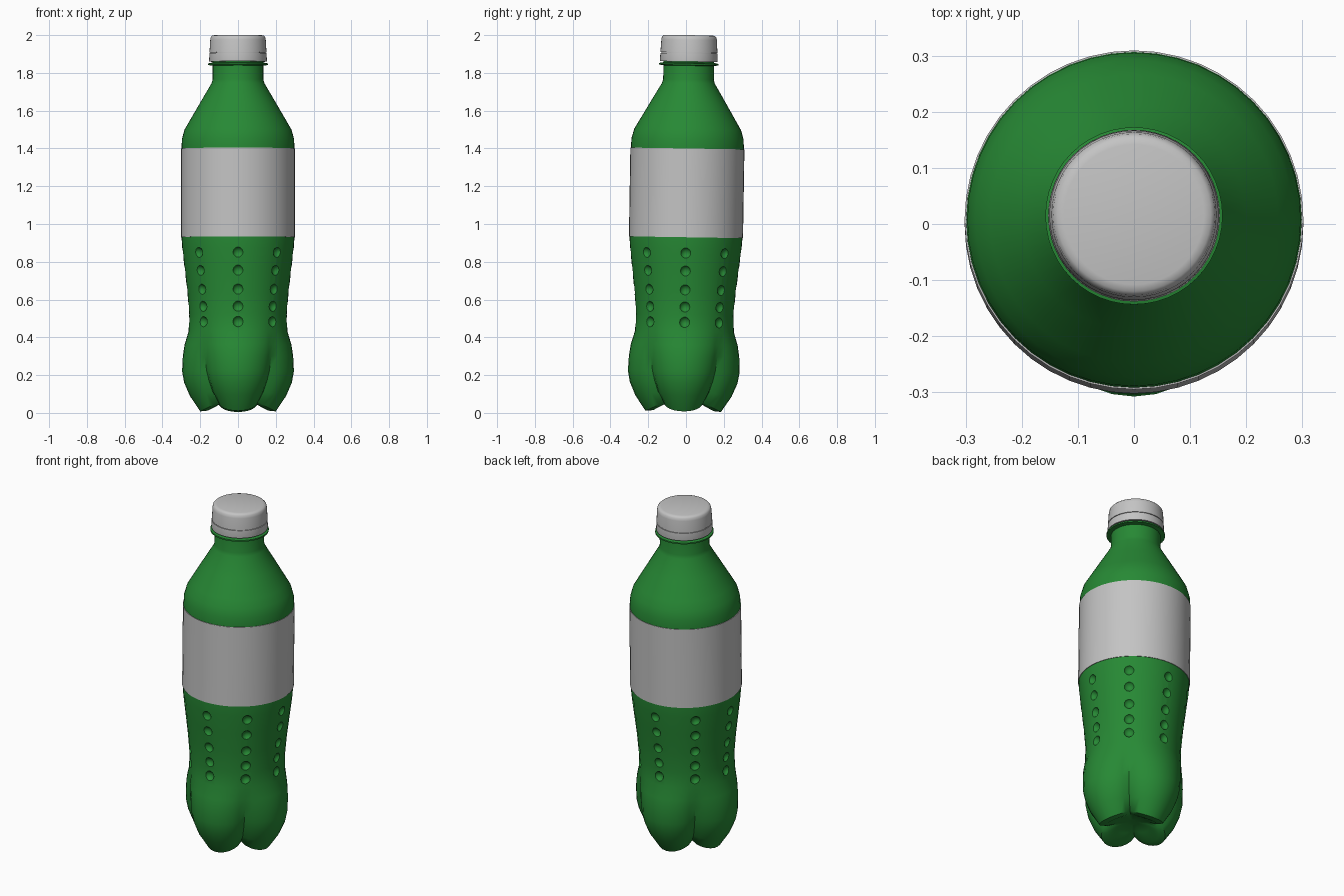
import bpy, bmesh, math
from mathutils import Matrix, Vector

cube = bpy.data.objects.get("Cube")
if cube:
    bpy.data.objects.remove(cube, do_unlink=True)


def material(name, rgb):
    m = bpy.data.materials.new(name)
    m.use_nodes = True
    m.diffuse_color = (*rgb, 1)
    m.node_tree.nodes["Principled BSDF"].inputs["Base Color"].default_value = (*rgb, 1)
    return m


GREEN = material("green plastic", (0.02, 0.25, 0.035))
GREY = material("light grey", (0.55, 0.55, 0.55))
SEGMENTS = 48
LEAN = Matrix.Translation((0, -0.015, 0)) @ Matrix.Rotation(-0.016, 4, "X")


def make_object(name, bm, mat):
    bmesh.ops.recalc_face_normals(bm, faces=bm.faces)
    mesh = bpy.data.meshes.new(name)
    bm.to_mesh(mesh)
    bm.free()
    mesh.materials.append(mat)
    obj = bpy.data.objects.new(name, mesh)
    bpy.context.collection.objects.link(obj)
    return obj


def lathe(name, profile, mat, valley=None, closed=False):
    """Spin (radius, height) points; valley is the profile between the feet."""
    valley = valley or profile
    bm = bmesh.new()
    rings = []
    for (r0, z0), (r1, z1) in zip(profile, valley):
        ring = []
        for i in range(SEGMENTS):
            a = math.tau * i / SEGMENTS
            w = abs(math.cos(2 * a)) ** 0.8
            r, z = r1 + (r0 - r1) * w, z1 + (z0 - z1) * w
            ring.append(bm.verts.new((r * math.cos(a), r * math.sin(a), z)))
        rings.append(ring)
    pairs = list(zip(rings, rings[1:]))
    if closed:
        pairs.append((rings[-1], rings[0]))
    for low, high in pairs:
        for i in range(SEGMENTS):
            j = (i + 1) % SEGMENTS
            bm.faces.new((low[i], low[j], high[j], high[i]))
    if not closed:
        bm.faces.new(rings[0])
        bm.faces.new(rings[-1])
    return make_object(name, bm, mat)


def finish(obj, angle):
    obj.matrix_world = LEAN
    bpy.ops.object.select_all(action="DESELECT")
    obj.select_set(True)
    bpy.context.view_layer.objects.active = obj
    bpy.ops.object.shade_smooth_by_angle(angle=math.radians(angle))


# Bottle body with four rounded feet and valleys between them
feet = [(0.03, 0.07), (0.1, 0.05), (0.16, 0.012), (0.2, 0.008), (0.255, 0.09),
        (0.285, 0.16), (0.296, 0.22), (0.292, 0.3), (0.283, 0.36), (0.262, 0.43)]
valleys = [(0.03, 0.07), (0.08, 0.066), (0.12, 0.058), (0.145, 0.06), (0.19, 0.11),
           (0.218, 0.17), (0.235, 0.22), (0.25, 0.3), (0.257, 0.36), (0.259, 0.43)]
upper = [(0.258, 0.52), (0.268, 0.64), (0.282, 0.76), (0.295, 0.87), (0.299, 0.93),
         (0.299, 1.4), (0.297, 1.45), (0.283, 1.5), (0.257, 1.545), (0.2, 1.643),
         (0.14, 1.745), (0.134, 1.765), (0.134, 1.9)]
body = lathe("bottle_body", feet + upper, GREEN, valleys + upper)

# Eight columns of round dents cut into the waist
bm = bmesh.new()
for column in range(8):
    turn = Matrix.Rotation(column * math.tau / 8, 4, "Z")
    for z, r in ((0.48, 0.258), (0.56, 0.261), (0.65, 0.269), (0.75, 0.281), (0.845, 0.292)):
        place = turn @ Matrix.Translation((r + 0.012, 0, z))
        bmesh.ops.create_uvsphere(bm, u_segments=12, v_segments=8, radius=0.03, matrix=place)
cutter = make_object("dent_cutter", bm, GREEN)
cutter.hide_render = True
cut = body.modifiers.new("dents", "BOOLEAN")
cut.operation = "DIFFERENCE"
cut.solver = "EXACT"
cut.object = cutter
bpy.context.view_layer.objects.active = body
bpy.ops.object.modifier_apply(modifier=cut.name)
bpy.data.objects.remove(cutter, do_unlink=True)
finish(body, 35)

# Wrap-around label
label = lathe("label", [(0.298, 0.93), (0.302, 0.93), (0.302, 1.4), (0.298, 1.4)], GREY, closed=True)
finish(label, 30)

# Neck support ring
ring = lathe("neck_ring", [(0.13, 1.838), (0.158, 1.842), (0.158, 1.85), (0.13, 1.856)], GREEN, closed=True)
finish(ring, 30)

# Tamper band and screw cap, separated by a thin seam
band = lathe("tamper_band", [(0.13, 1.86), (0.152, 1.86), (0.153, 1.866), (0.151, 1.904), (0.13, 1.904)],
             GREY, closed=True)
finish(band, 30)
cap = lathe("cap", [(0.146, 1.9), (0.146, 1.908), (0.151, 1.908), (0.147, 1.975), (0.144, 1.99),
                    (0.137, 1.997), (0.125, 2.0)], GREY)
finish(cap, 40)
